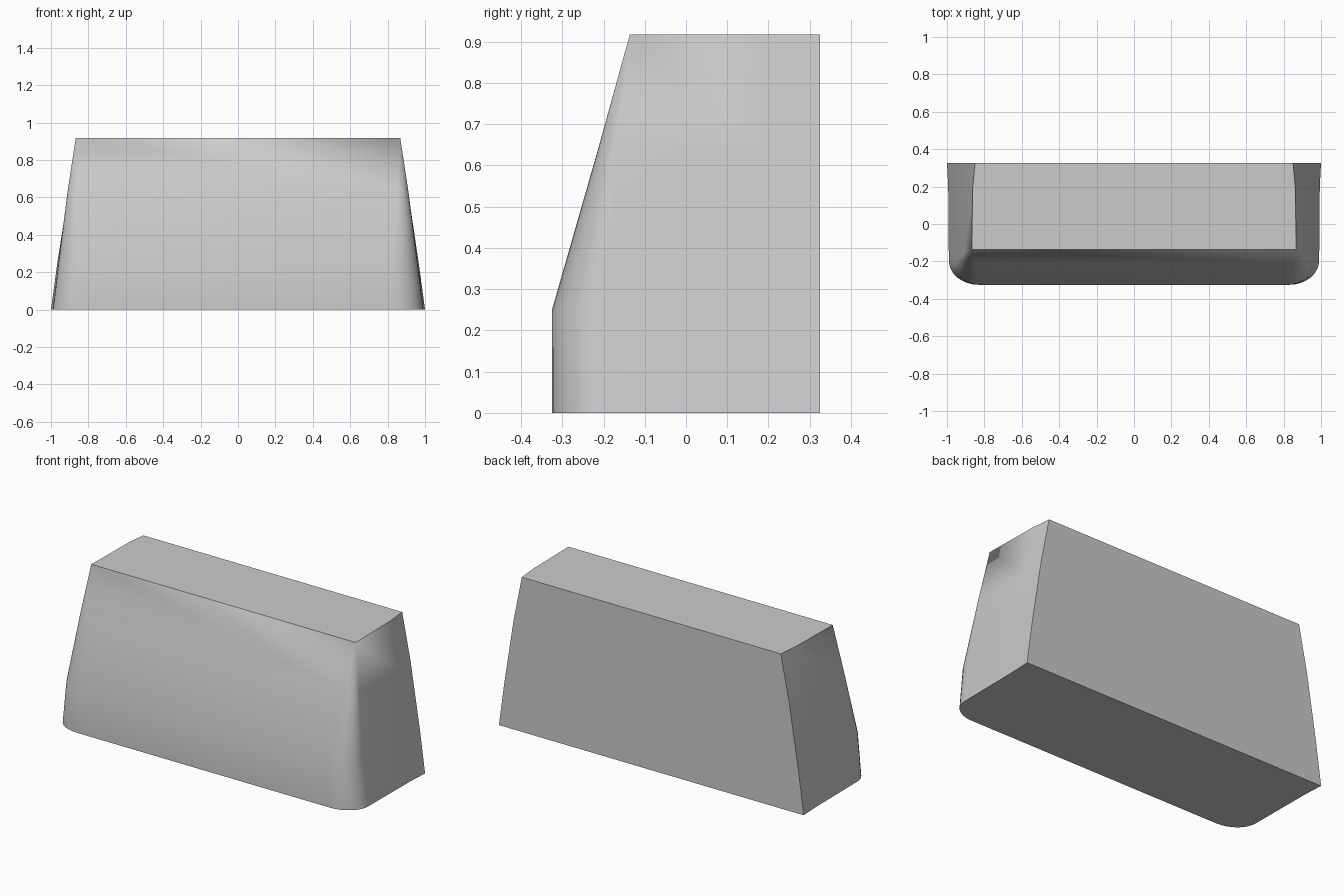
import bpy, bmesh, math

cube = bpy.data.objects.get("Cube")
if cube:
    bpy.data.objects.remove(cube, do_unlink=True)

# Plain grey finish
grey = bpy.data.materials.new("plain_grey")
grey.use_nodes = True
colour = (0.6, 0.6, 0.6, 1)
grey.diffuse_color = colour
grey.node_tree.nodes["Principled BSDF"].inputs["Base Color"].default_value = colour

BACK = 0.325
STEPS = 8


def half_section(z, back_x, front_x, front_y, rx, ry):
    """Back corner, side, then the rounded front corner of one level."""
    points = [(back_x, BACK, z), ((back_x + 2 * front_x) / 3, 0.2, z)]
    for i in range(STEPS + 1):
        a = math.pi / 2 * i / STEPS
        points.append((front_x - rx * (1 - math.cos(a)),
                       front_y + ry * (1 - math.sin(a)), z))
    return points


# Levels: height, back half width, front half width, front y, corner radii
levels = [
    (0, 1.0, 0.99, -0.325, 0.16, 0.13),
    (0.25, 0.966, 0.96, -0.325, 0.14, 0.12),
    (0.64, 0.905, 0.91, -0.213, 0.06, 0.05),
    (0.917, 0.85, 0.868, -0.137, 0.002, 0.002),
]

# Tapered body lofted through the levels
bm = bmesh.new()
rings = []
for level in levels:
    half = half_section(*level)
    loop = half + [(-x, y, z) for x, y, z in reversed(half)]
    rings.append([bm.verts.new(p) for p in loop])
n = len(rings[0])
for low, high in zip(rings, rings[1:]):
    for i in range(n):
        j = (i + 1) % n
        bm.faces.new((low[i], low[j], high[j], high[i]))
bm.faces.new(rings[0])
bm.faces.new(rings[-1])
bmesh.ops.remove_doubles(bm, verts=bm.verts, dist=0.005)
bmesh.ops.recalc_face_normals(bm, faces=bm.faces)

mesh = bpy.data.meshes.new("tapered_body")
bm.to_mesh(mesh)
bm.free()
mesh.materials.append(grey)
body = bpy.data.objects.new("tapered_body", mesh)
bpy.context.collection.objects.link(body)
bpy.ops.object.select_all(action="DESELECT")
body.select_set(True)
bpy.context.view_layer.objects.active = body
bpy.ops.object.shade_smooth_by_angle(angle=math.radians(30))
